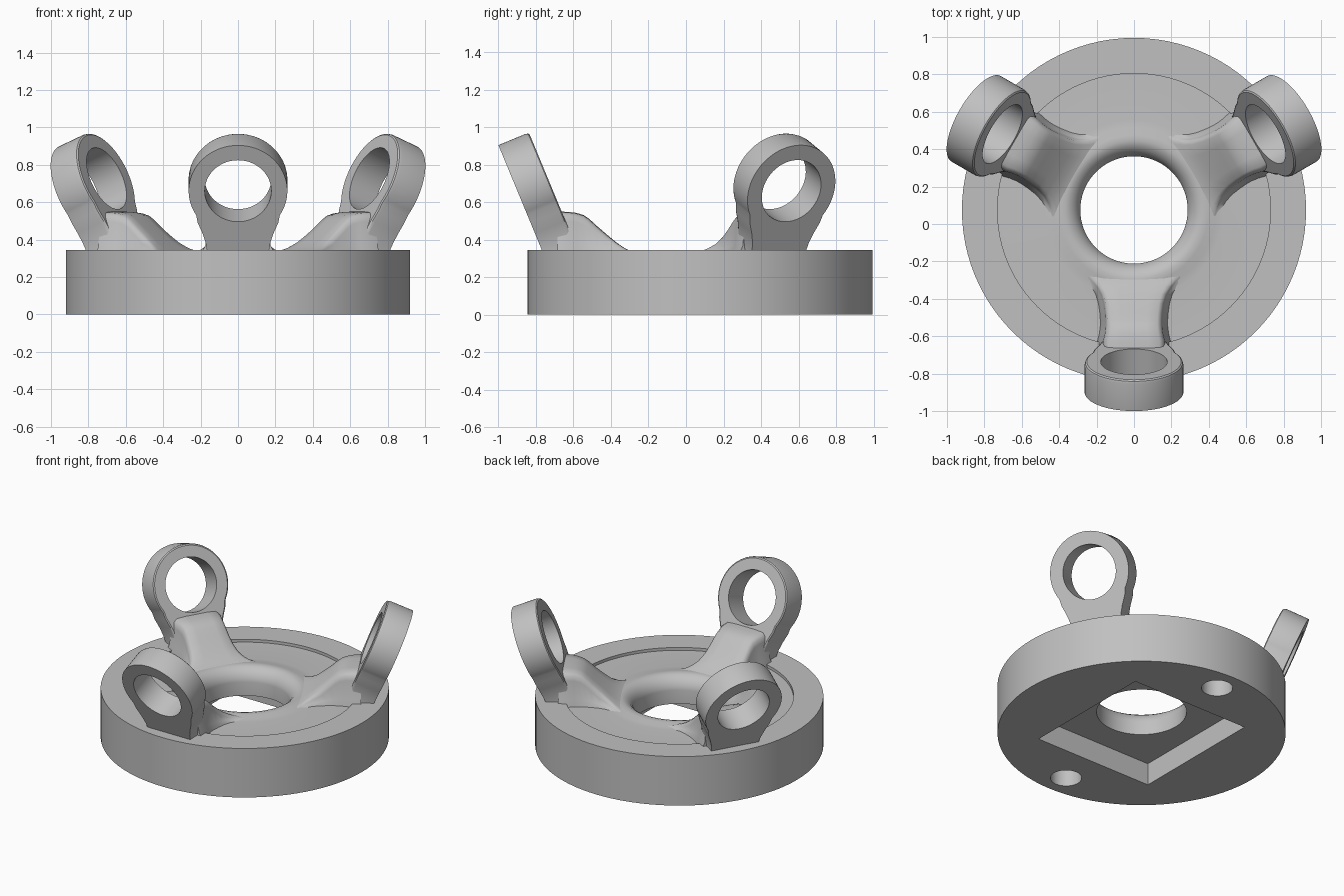
import bpy, bmesh, math
from mathutils import Vector, Matrix

if "Cube" in bpy.data.objects:
    bpy.data.objects.remove(bpy.data.objects["Cube"], do_unlink=True)

CENTRE = Vector((0, 0.075, 0))
FLOOR = 0.325

metal = bpy.data.materials.new("grey_metal")
metal.use_nodes = True
GREY = (0.53, 0.53, 0.53, 1)
metal.diffuse_color = GREY
metal.node_tree.nodes["Principled BSDF"].inputs["Base Color"].default_value = GREY


def finish(bm, name):
    bmesh.ops.recalc_face_normals(bm, faces=bm.faces[:])
    mesh = bpy.data.meshes.new(name)
    bm.to_mesh(mesh)
    bm.free()
    mesh.materials.append(metal)
    obj = bpy.data.objects.new(name, mesh)
    bpy.context.collection.objects.link(obj)
    return obj


def skin(rings, name, wrap=False):
    """Join equal closed rings of points into a solid."""
    bm = bmesh.new()
    loops = [[bm.verts.new(p) for p in ring] for ring in rings]
    n = len(loops[0])
    pairs = list(zip(loops, loops[1:]))
    if wrap:
        pairs.append((loops[-1], loops[0]))
    for a, b in pairs:
        for i in range(n):
            j = (i + 1) % n
            bm.faces.new((a[i], a[j], b[j], b[i]))
    if not wrap:
        bm.faces.new(loops[0])
        bm.faces.new(loops[-1])
    return finish(bm, name)


def lathe(profile, name, steps=96):
    rings = []
    for k in range(steps):
        a = math.tau * k / steps
        rings.append([CENTRE + Vector((r * math.cos(a), r * math.sin(a), z))
                      for r, z in profile])
    return skin(rings, name, wrap=True)


def cylinder(radius, depth, matrix, name):
    bm = bmesh.new()
    bmesh.ops.create_cone(bm, cap_ends=True, segments=64, radius1=radius,
                          radius2=radius, depth=depth, matrix=matrix)
    return finish(bm, name)


def activate(obj):
    bpy.ops.object.select_all(action='DESELECT')
    obj.select_set(True)
    bpy.context.view_layer.objects.active = obj


def cut(obj, cutter):
    mod = obj.modifiers.new("cut", 'BOOLEAN')
    mod.operation = 'DIFFERENCE'
    mod.solver = 'EXACT'
    mod.object = cutter
    activate(obj)
    bpy.ops.object.modifier_apply(modifier=mod.name)
    bpy.data.objects.remove(cutter, do_unlink=True)


def smooth(obj, degrees=35):
    activate(obj)
    bpy.ops.object.shade_smooth_by_angle(angle=math.radians(degrees))


# Round base: shallow recess on top, soft hub lip flaring into the bore
base = lathe([(0.287, 0), (0.92, 0), (0.92, 0.345), (0.73, 0.345), (0.73, FLOOR),
              (0.48, FLOOR), (0.44, 0.329), (0.4, 0.338), (0.37, 0.341), (0.345, 0.334),
              (0.32, 0.317), (0.302, 0.294), (0.291, 0.27), (0.287, 0.25)], "base")

# Square pocket and two blind holes underneath
bm = bmesh.new()
bmesh.ops.create_cube(bm, size=1, matrix=Matrix.Translation(CENTRE + Vector((0, 0, 0.0275)))
                      @ Matrix.Diagonal((0.91, 0.96, 0.255, 1)))
cut(base, finish(bm, "pocket_cutter"))
for side in (-1, 1):
    spot = CENTRE + Vector((0, side * 0.75, 0.05))
    cut(base, cylinder(0.1, 0.3, Matrix.Translation(spot), "hole_cutter"))
smooth(base)

# Arm stations: radius, top height, half width
STATIONS = [(0.355, 0.334, 0.25), (0.38, 0.344, 0.222), (0.41, 0.36, 0.198),
            (0.45, 0.388, 0.175), (0.5, 0.43, 0.16), (0.55, 0.473, 0.153),
            (0.59, 0.51, 0.15), (0.62, 0.531, 0.15), (0.66, 0.543, 0.155),
            (0.7, 0.548, 0.165), (0.76, 0.55, 0.165)]
# Neck of the lug: half width, distance below the ring centre
NECK = [(0.215, -0.185), (0.19, -0.245), (0.173, -0.3), (0.164, -0.36), (0.16, -0.45)]
RING, BORE, THICK, TILT = 0.264, 0.178, 0.176, math.radians(22.5)


def lug_frame():
    """Frame of the lug: across, up the lug, and outward normal."""
    across = Vector((1, 0, 0))
    up = Vector((0, -math.sin(TILT), math.cos(TILT)))
    normal = across.cross(up)
    m = Matrix((across, up, normal)).transposed().to_4x4()
    m.translation = CENTRE + Vector((0, -0.974, 0.66))
    return m


def build_arm(turn, label):
    spin = (Matrix.Translation(CENTRE) @ Matrix.Rotation(turn, 4, 'Z')
            @ Matrix.Translation(-CENTRE))

    # Sloping web between hub and lug, flared at its foot
    rings = []
    for r, top, w in STATIONS:
        rise = top - FLOOR
        drop = min(0.05, rise * 0.5)
        half = [(w + 0.03, FLOOR - 0.04), (w + 0.03, FLOOR), (w + 0.01, FLOOR + rise * 0.2),
                (w, top - drop), (w * 0.95, top - drop * 0.4),
                (w * 0.83, top - drop * 0.08), (w * 0.45, top)]
        section = half + [(-x, z) for x, z in reversed(half)]
        rings.append([spin @ (CENTRE + Vector((x, -r, z))) for x, z in section])
    smooth(skin(rings, label + "_arm_web"), 50)

    # Leaning ring lug with a tapered neck
    start = math.radians(-32)
    arc = [start + (math.pi - 2 * start) * i / 48 for i in range(49)]
    outline = [(RING * math.cos(a), RING * math.sin(a)) for a in arc]
    outline += [(-x, y) for x, y in NECK] + list(reversed(NECK))
    frame = spin @ lug_frame()
    # Slightly rounded inner edge
    layers = [(0, 1), (0.02 - THICK, 1), (0.006 - THICK, 0.985), (-THICK, 0.955)]
    lug = skin([[frame @ Vector((x * s, y * s, z)) for x, y in outline]
                for z, s in layers], label + "_ring_lug")
    cut(lug, cylinder(BORE, 0.6, frame, "bore_cutter"))
    smooth(lug)


for i, label in enumerate(("front", "back_left", "back_right")):
    build_arm(math.tau * i / 3, label)
